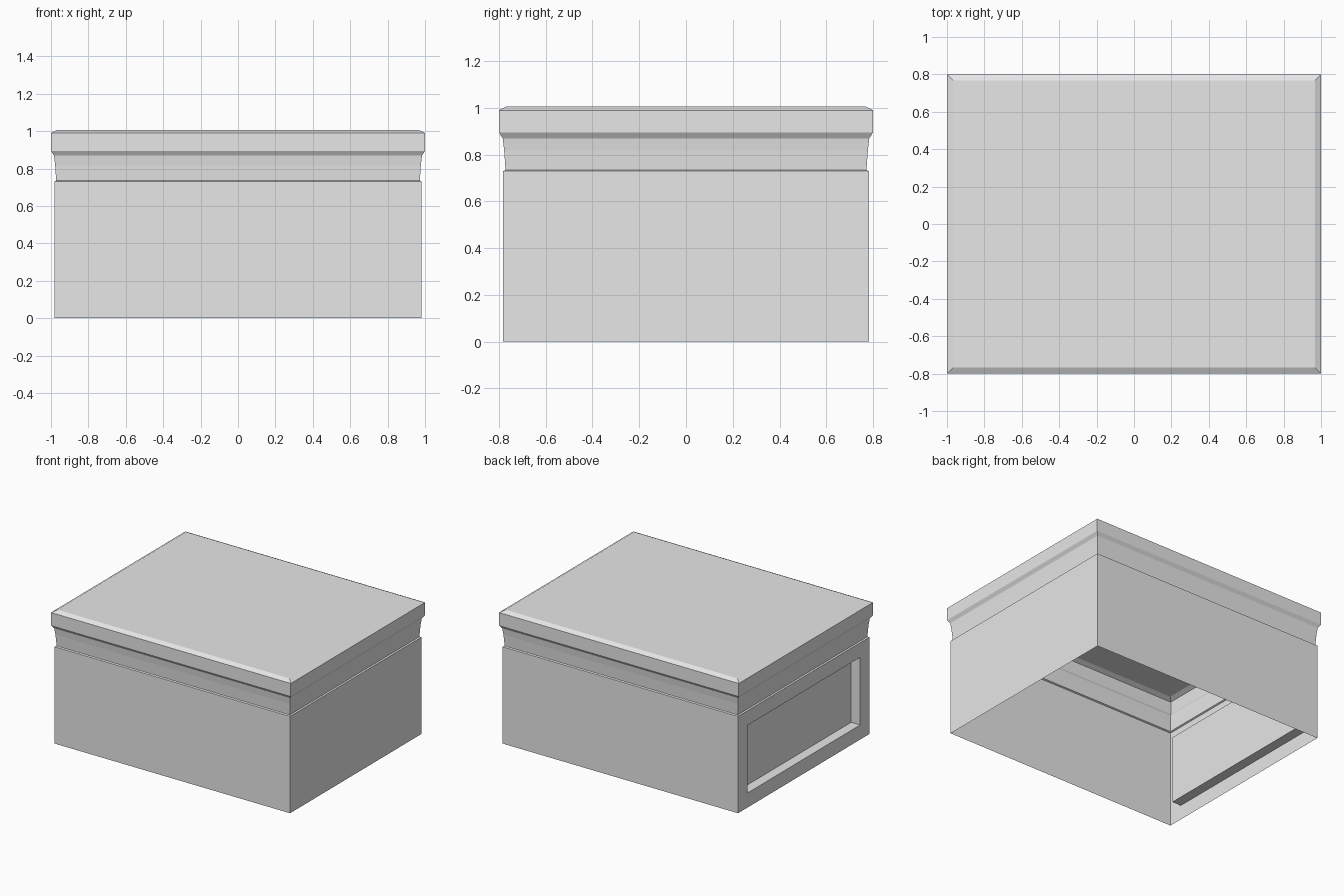
import bpy
import bmesh

# Remove the default cube
if "Cube" in bpy.data.objects:
    bpy.data.objects.remove(bpy.data.objects["Cube"], do_unlink=True)

HALF_X, HALF_Y = 1.0, 0.8

# Single plain grey
grey = bpy.data.materials.new("light_grey")
grey.use_nodes = True
colour = (0.8, 0.8, 0.8, 1.0)
grey.diffuse_color = colour
grey.node_tree.nodes["Principled BSDF"].inputs["Base Color"].default_value = colour


def loft(profile, cap=False):
    """Rectangular shell from (inset, height) steps, wound outward."""
    bm = bmesh.new()
    rings = []
    for inset, z in profile:
        x, y = HALF_X - inset, HALF_Y - inset
        corners = [(-x, -y), (x, -y), (x, y), (-x, y)]
        rings.append([bm.verts.new((cx, cy, z)) for cx, cy in corners])
    for low, high in zip(rings, rings[1:]):
        for i in range(4):
            j = (i + 1) % 4
            bm.faces.new((low[i], low[j], high[j], high[i]))
    if cap:
        bm.faces.new(rings[-1])
    bm.normal_update()
    return bm


def finish(bm, name):
    mesh = bpy.data.meshes.new(name)
    bm.to_mesh(mesh)
    bm.free()
    mesh.materials.append(grey)
    obj = bpy.data.objects.new(name, mesh)
    bpy.context.collection.objects.link(obj)
    return obj


# Open-bottomed body with a recessed panel in the -x end
body = loft([(0.018, 0.0), (0.018, 0.73)])
end = min(body.faces, key=lambda f: f.calc_center_median().x)
bmesh.ops.inset_individual(body, faces=[end], thickness=0.11, use_even_offset=True)
bmesh.ops.inset_individual(body, faces=[end], thickness=0.0)
bmesh.ops.translate(body, verts=list(end.verts), vec=(0.075, 0, 0))
finish(body, "box_body")

# Moulded lid: ledge, neck, flare, rim and chamfered top
lid = loft([
    (0.018, 0.73),
    (0.028, 0.735),
    (0.022, 0.82),
    (0.016, 0.87),
    (0.0, 0.895),
    (0.0, 0.99),
    (0.033, 1.007),
], cap=True)
finish(lid, "moulded_lid")
